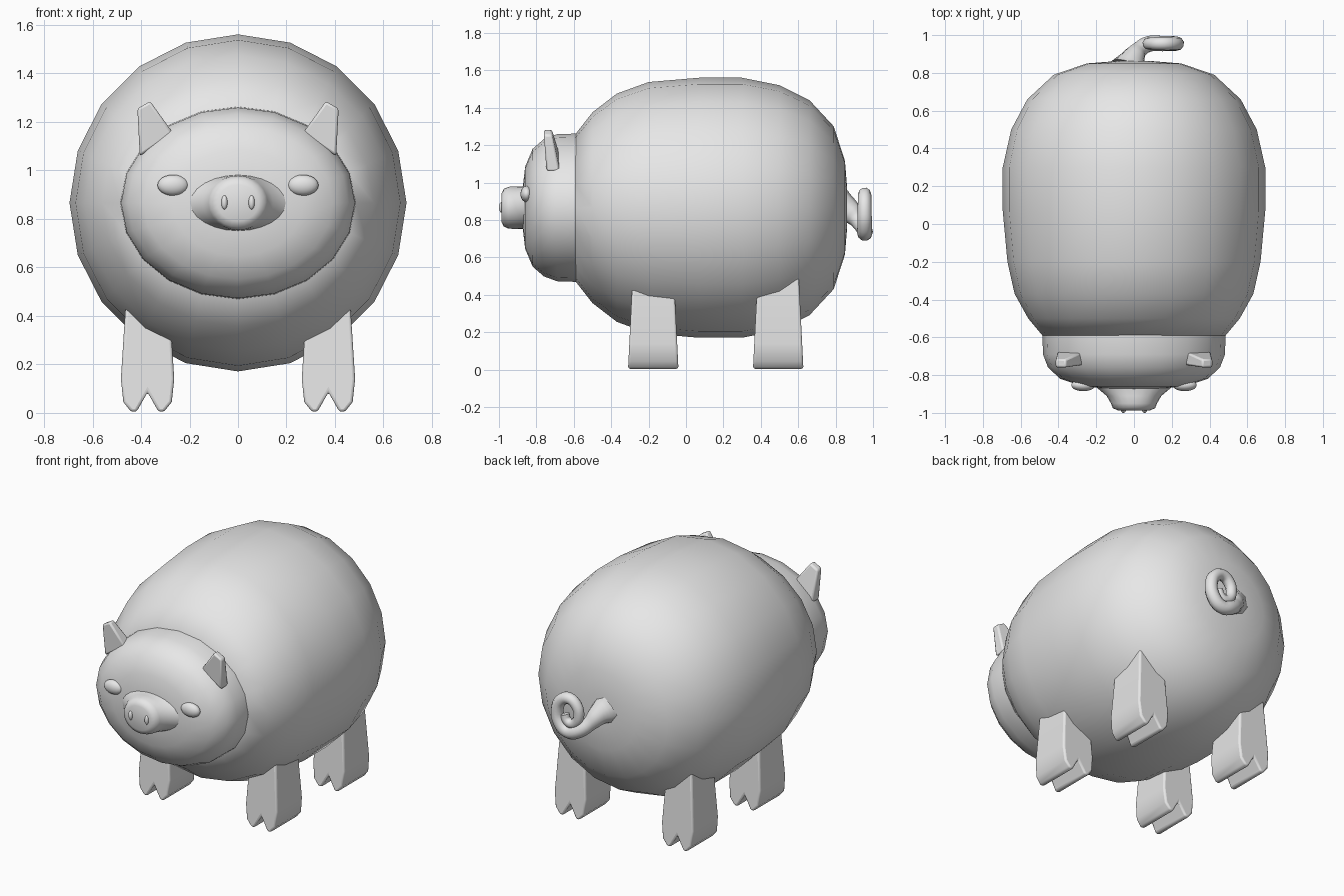
import bpy, bmesh, math
from mathutils import Vector

cube = bpy.data.objects.get("Cube")
if cube:
    bpy.data.objects.remove(cube, do_unlink=True)

grey = bpy.data.materials.new("plain_grey")
grey.use_nodes = True
grey.diffuse_color = (0.8, 0.8, 0.8, 1)
grey.node_tree.nodes["Principled BSDF"].inputs["Base Color"].default_value = (0.8, 0.8, 0.8, 1)

MID = 0.866  # height of the body axis


def finish(name, bm, angle=50, bevel=0, segments=3):
    bmesh.ops.recalc_face_normals(bm, faces=bm.faces)
    mesh = bpy.data.meshes.new(name)
    bm.to_mesh(mesh)
    bm.free()
    obj = bpy.data.objects.new(name, mesh)
    bpy.context.collection.objects.link(obj)
    mesh.materials.append(grey)
    if bevel:
        mod = obj.modifiers.new("round", 'BEVEL')
        mod.width, mod.segments = bevel, segments
        mod.limit_method = 'ANGLE'
        mod.angle_limit = math.radians(40)
    bpy.ops.object.select_all(action='DESELECT')
    obj.select_set(True)
    bpy.context.view_layer.objects.active = obj
    bpy.ops.object.shade_smooth_by_angle(angle=math.radians(angle))
    return obj


def bridge(bm, rings):
    n = len(rings[0])
    for a, b in zip(rings, rings[1:]):
        for i in range(n):
            j = (i + 1) % n
            bm.faces.new((a[i], a[j], b[j], b[i]))
    bm.faces.new(rings[0])
    bm.faces.new(rings[-1])


def loft(name, sections, sides=20, angle=50):
    """Elliptical rings (y, half width, half height) along the body axis."""
    bm = bmesh.new()
    turn = [2 * math.pi * i / sides for i in range(sides)]
    bridge(bm, [[bm.verts.new((rx * math.sin(t), y, MID + rz * math.cos(t))) for t in turn]
                for y, rx, rz in sections])
    return finish(name, bm, angle)


def ellipsoid(name, centre, radii):
    bm = bmesh.new()
    bmesh.ops.create_uvsphere(bm, u_segments=20, v_segments=12, radius=1)
    for v in bm.verts:
        v.co = Vector(c + r * p for c, r, p in zip(centre, radii, v.co))
    return finish(name, bm)


# Body, head and snout
loft("body", [(-0.59, 0.485, 0.395), (-0.5, 0.56, 0.51), (-0.37, 0.632, 0.61),
              (-0.2, 0.67, 0.672), (0.07, 0.695, 0.695), (0.3, 0.695, 0.695),
              (0.5, 0.65, 0.655), (0.66, 0.565, 0.575), (0.79, 0.425, 0.435),
              (0.85, 0.25, 0.25), (0.862, 0.1, 0.1)])
loft("head", [(-0.57, 0.485, 0.397), (-0.69, 0.482, 0.393), (-0.76, 0.455, 0.367),
              (-0.82, 0.39, 0.315), (-0.86, 0.27, 0.22), (-0.874, 0.12, 0.1)])
loft("snout", [(-0.84, 0.23, 0.12), (-0.872, 0.19, 0.115), (-0.91, 0.145, 0.113),
               (-0.95, 0.122, 0.112), (-0.975, 0.112, 0.1), (-0.987, 0.085, 0.075)], 24)


def leg(name, x, y):
    """Cloven outline extruded through the leg's depth, slightly narrower at the top."""
    outline = [(-0.085, 0.53), (-0.11, 0.14), (-0.1, 0.045), (-0.068, 0.005), (-0.045, 0.005),
               (0, 0.085), (0.045, 0.005), (0.068, 0.005), (0.1, 0.045), (0.11, 0.14), (0.085, 0.53)]
    bm = bmesh.new()
    bridge(bm, [[bm.verts.new((x + px, y + s * (0.135 - 0.05 * pz), pz)) for px, pz in outline]
                for s in (-1, 1)])
    return finish(name, bm, 60, 0.03)


def ear(name, side):
    """Thin tapered block leaning outward."""
    bm = bmesh.new()
    rings = []
    for corners, y, depth in (([(0.265, 1.15), (0.405, 1.06)], -0.71, 0.036),
                              ([(0.362, 1.285), (0.415, 1.255)], -0.738, 0.022)):
        (xa, za), (xb, zb) = corners
        rings.append([bm.verts.new((side * px, y + d, pz)) for px, pz, d in
                      ((xa, za, -depth), (xb, zb, -depth), (xb, zb, depth), (xa, za, depth))])
    bridge(bm, rings)
    return finish(name, bm, 35, 0.01, 2)


# Paired parts
for label, side in (("left", 1), ("right", -1)):
    ear(label + "_ear", side)
    ellipsoid(label + "_eye", (side * 0.268, -0.853, 0.939), (0.064, 0.032, 0.043))
    ellipsoid(label + "_nostril", (side * 0.056, -0.985, 0.868), (0.013, 0.015, 0.029))
    leg("front_" + label + "_leg", side * 0.373, -0.175)
    leg("back_" + label + "_leg", side * 0.373, 0.493)

# Curled tail: thick root flowing into a spiral
path = [(-0.03, 0.82, 0.87, 0.1), (-0.005, 0.875, 0.845, 0.065), (0.025, 0.92, 0.8, 0.045)]
for i in range(12):
    t = i / 11
    a = math.radians(235 + 470 * t)
    r = 1 - 0.65 * t ** 1.5
    path.append((0.14 + 0.095 * r * math.cos(a), 0.955, 0.845 + 0.118 * r * math.sin(a),
                 0.042 - 0.016 * t))
curve = bpy.data.curves.new("tail", 'CURVE')
curve.dimensions = '3D'
curve.bevel_depth = 1
curve.bevel_resolution = 3
curve.resolution_u = 4
curve.use_fill_caps = True
spline = curve.splines.new('BEZIER')
spline.bezier_points.add(len(path) - 1)
for p, (x, y, z, r) in zip(spline.bezier_points, path):
    p.co = (x, y, z)
    p.radius = r
    p.handle_left_type = p.handle_right_type = 'AUTO'
curve.materials.append(grey)
bpy.context.collection.objects.link(bpy.data.objects.new("tail", curve))
